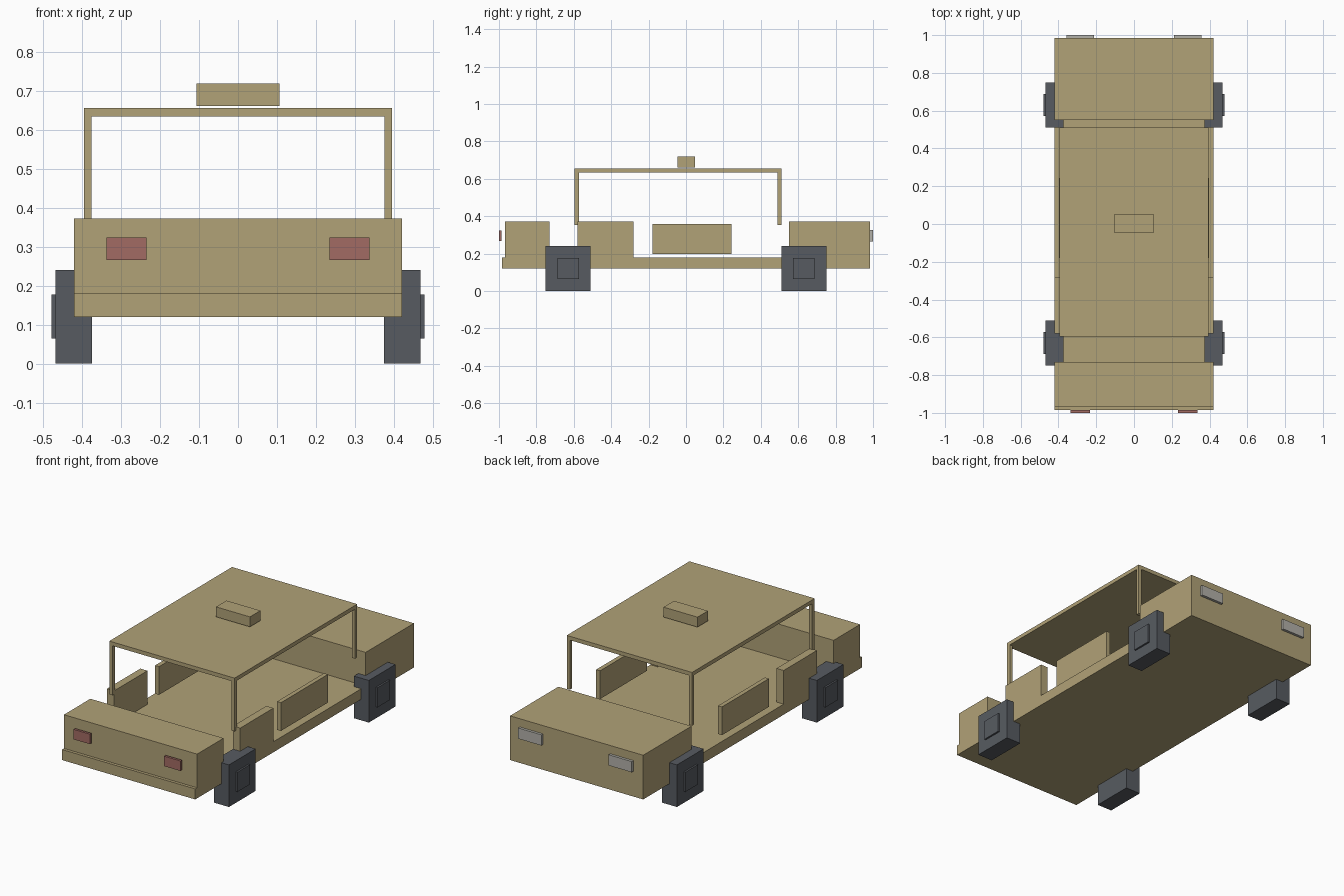
import bpy

if "Cube" in bpy.data.objects:
    bpy.data.objects.remove(bpy.data.objects["Cube"])


def material(name, color):
    m = bpy.data.materials.new(name)
    m.diffuse_color = (*color, 1.0)
    m.use_nodes = True
    m.node_tree.nodes["Principled BSDF"].inputs["Base Color"].default_value = m.diffuse_color
    return m


TAN = material("sand_tan", (0.44, 0.36, 0.185))
SLATE = material("slate_grey", (0.095, 0.105, 0.12))
RED = material("dull_red", (0.36, 0.147, 0.125))
GREY = material("light_grey", (0.45, 0.44, 0.40))


def box(name, x, y, z, mat):
    """Box from (min, max) ranges on each axis."""
    bpy.ops.mesh.primitive_cube_add(
        size=1, location=[(a + b) / 2 for a, b in (x, y, z)])
    ob = bpy.context.object
    ob.name = name
    ob.scale = [b - a for a, b in (x, y, z)]
    bpy.ops.object.transform_apply(location=False, rotation=False, scale=True)
    ob.data.materials.append(mat)
    return ob


def pair(name, x, y, z, mat):
    """Box on the right side plus its mirror on the left."""
    box(name + "_right", x, y, z, mat)
    box(name + "_left", (-x[1], -x[0]), y, z, mat)


# Body: floor pan, hood and rear box
box("floor", (-0.42, 0.42), (-0.985, 0.55), (0.12, 0.18), TAN)
box("hood", (-0.42, 0.42), (0.55, 0.985), (0.12, 0.372), TAN)
box("rear_box", (-0.42, 0.42), (-0.968, -0.73), (0.18, 0.372), TAN)

# Side panels and doors
pair("rear_side_panel", (0.375, 0.42), (-0.58, -0.28), (0.18, 0.372), TAN)
pair("door", (0.372, 0.397), (-0.18, 0.243), (0.197, 0.358), TAN)

# Roof on four posts, with a roof unit just above it
box("roof", (-0.395, 0.395), (-0.595, 0.51), (0.634, 0.656), TAN)
for label, y in (("rear", (-0.595, -0.573)), ("front", (0.49, 0.51))):
    pair(label + "_post", (0.375, 0.395), y, (0.352, 0.634), TAN)
box("roof_unit", (-0.107, 0.107), (-0.045, 0.049), (0.661, 0.718), TAN)

# Square wheels with raised hubs
for label, c in (("rear", -0.63), ("front", 0.63)):
    pair(label + "_wheel", (0.374, 0.468), (c - 0.12, c + 0.12),
         (0.0, 0.24), SLATE)
    pair(label + "_hub", (0.468, 0.478), (c - 0.057, c + 0.057),
         (0.065, 0.177), SLATE)

# Lights
pair("tail_light", (0.234, 0.337), (-1.0, -0.986), (0.266, 0.323), RED)
pair("headlight", (0.212, 0.358), (0.985, 1.0), (0.264, 0.325), GREY)
